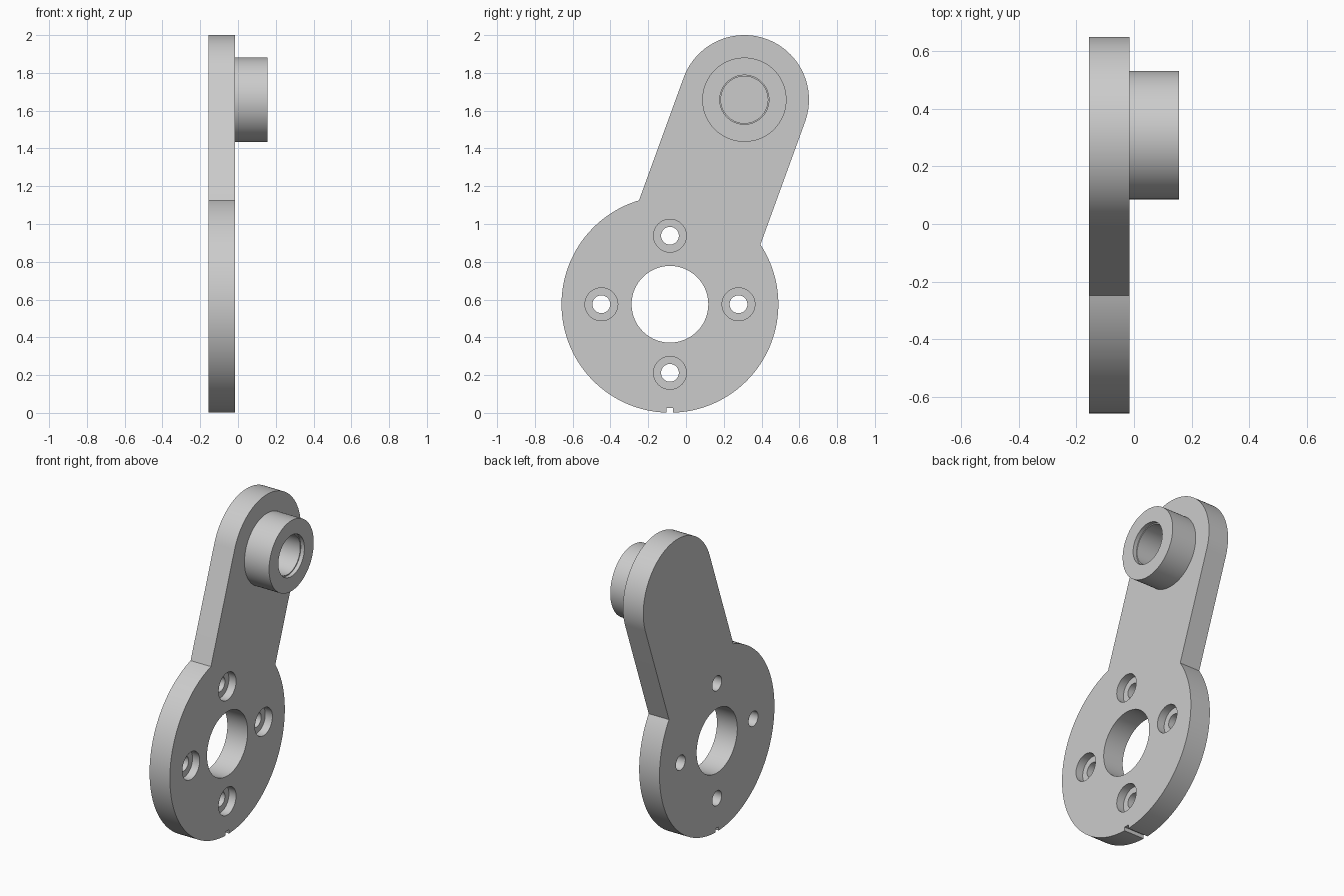
import bpy, bmesh, math
from mathutils import Matrix, Vector

cube = bpy.data.objects.get("Cube")
if cube:
    bpy.data.objects.remove(cube, do_unlink=True)

BACK, FACE, TIP = -0.157, -0.015, 0.157      # plate back, plate face, boss tip along x
HUB, HUB_R = Vector((-0.085, 0.575)), 0.574  # (y, z) centres and radii
END, END_R = Vector((0.309, 1.658)), 0.342

gray = bpy.data.materials.new("plain gray")
gray.use_nodes = True
color = (0.6, 0.6, 0.6, 1)
gray.diffuse_color = color
gray.node_tree.nodes["Principled BSDF"].inputs["Base Color"].default_value = color


def make(name, bm):
    bmesh.ops.recalc_face_normals(bm, faces=bm.faces)
    mesh = bpy.data.meshes.new(name)
    bm.to_mesh(mesh)
    bm.free()
    mesh.materials.append(gray)
    obj = bpy.data.objects.new(name, mesh)
    bpy.context.collection.objects.link(obj)
    return obj


def arc(center, radius, start, end, steps):
    angles = [start + (end - start) * i / steps for i in range(steps + 1)]
    return [center + radius * Vector((math.cos(a), math.sin(a))) for a in angles]


def extrude(name, outline, x0, x1):
    bm = bmesh.new()
    face = bm.faces.new([bm.verts.new((x0, p.x, p.y)) for p in outline])
    moved = bmesh.ops.extrude_face_region(bm, geom=[face])["geom"]
    verts = [v for v in moved if isinstance(v, bmesh.types.BMVert)]
    bmesh.ops.translate(bm, verts=verts, vec=(x1 - x0, 0, 0))
    return make(name, bm)


def lathe(name, profile, center, steps=96):
    """Turn a closed profile of (x, radius) points about an x-parallel axis."""
    bm = bmesh.new()
    verts = [bm.verts.new((x, center.x, center.y + r)) for x, r in profile]
    edges = [bm.edges.new((a, b)) for a, b in zip(verts, verts[1:])]
    bmesh.ops.spin(bm, geom=verts + edges, cent=(0, center.x, center.y),
                   axis=(1, 0, 0), angle=math.tau, steps=steps)
    bmesh.ops.remove_doubles(bm, verts=bm.verts, dist=0.0001)
    return make(name, bm)


def smooth(obj):
    bpy.ops.object.select_all(action="DESELECT")
    obj.select_set(True)
    bpy.context.view_layer.objects.active = obj
    bpy.ops.object.shade_smooth_by_angle(angle=math.radians(25))


# Plate: round hub joined to a parallel-sided arm with a round end
axis = END - HUB
lean = math.atan2(axis.y, axis.x)
half = math.asin(END_R / HUB_R)
outline = arc(HUB, HUB_R, lean + half, lean + math.tau - half, 120)
outline += arc(END, END_R, lean - math.pi / 2, lean + math.pi / 2, 64)
plate = extrude("lever_plate", outline, BACK, FACE)

# Cutters: centre opening, four counterbored bolt holes, bottom notch
cutters = [lathe("center_cutter", [(-0.3, 0), (-0.3, 0.203), (0.1, 0.203), (0.1, 0)], HUB)]
bolt = [(-0.3, 0), (-0.3, 0.047), (FACE - 0.05, 0.047),
        (FACE - 0.05, 0.087), (0.1, 0.087), (0.1, 0)]
for i in range(4):
    turn = i * math.pi / 2
    spot = HUB + 0.363 * Vector((math.cos(turn), math.sin(turn)))
    cutters.append(lathe("bolt_cutter", bolt, spot, 48))
bm = bmesh.new()
bmesh.ops.create_cube(bm, size=1, matrix=Matrix.Translation((0, HUB.x, -0.02))
                      @ Matrix.Diagonal((1, 0.034, 0.09, 1)))
cutters.append(make("notch_cutter", bm))

bpy.context.view_layer.objects.active = plate
for cutter in cutters:
    mod = plate.modifiers.new("cut", "BOOLEAN")
    mod.operation = "DIFFERENCE"
    mod.solver = "EXACT"
    mod.object = cutter
    bpy.ops.object.modifier_apply(modifier=mod.name)
    bpy.data.objects.remove(cutter, do_unlink=True)
smooth(plate)

# Boss: hollow collar with a shallow step inside its mouth
collar = [(FACE, 0.223), (TIP, 0.223), (TIP, 0.13), (TIP - 0.025, 0.13),
          (TIP - 0.025, 0.124), (FACE, 0.124)]
boss = lathe("boss_collar", collar, END)
smooth(boss)
